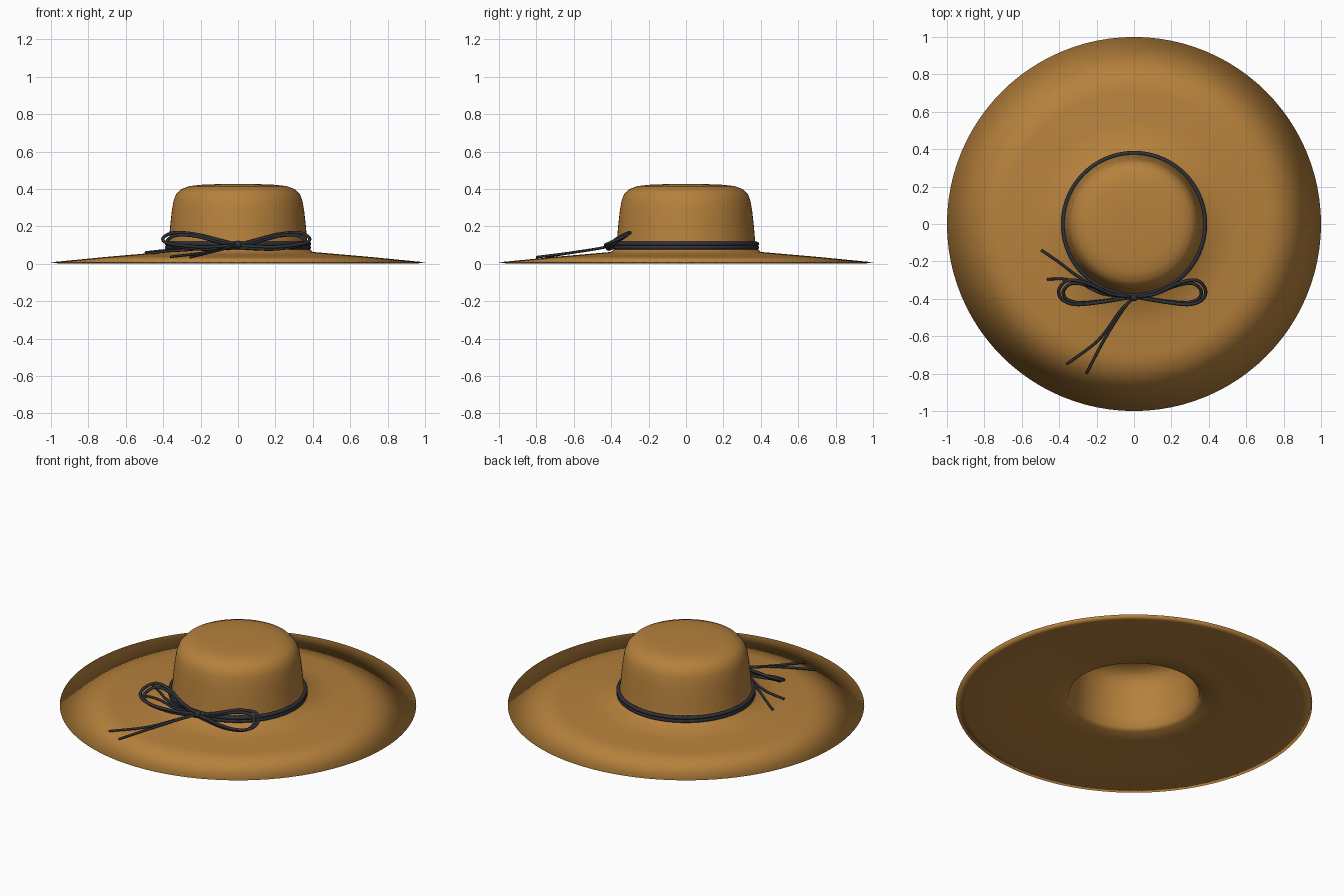
import bpy, bmesh, math
from mathutils import Vector

if "Cube" in bpy.data.objects:
    bpy.data.objects.remove(bpy.data.objects["Cube"])


def material(name, rgb):
    m = bpy.data.materials.new(name)
    m.diffuse_color = (*rgb, 1)
    m.use_nodes = True
    m.node_tree.nodes["Principled BSDF"].inputs["Base Color"].default_value = m.diffuse_color
    return m


FELT = material("tan felt", (0.47, 0.22, 0.045))
CORD = material("dark cord", (0.028, 0.03, 0.038))


def finish(bm, name, mat):
    bmesh.ops.recalc_face_normals(bm, faces=bm.faces)
    for f in bm.faces:
        f.smooth = True
    me = bpy.data.meshes.new(name)
    bm.to_mesh(me)
    bm.free()
    me.materials.append(mat)
    ob = bpy.data.objects.new(name, me)
    bpy.context.collection.objects.link(ob)
    return ob


def lathe(name, profile, mat, closed=False, n=96):
    """Revolve (radius, height) points about z; radius 0 makes a pole."""
    bm = bmesh.new()
    rings = []
    for r, z in profile:
        k = 1 if r == 0 else n
        rings.append([bm.verts.new((r * math.cos(math.tau * i / n),
                                    r * math.sin(math.tau * i / n), z)) for i in range(k)])
    pairs = list(zip(rings, rings[1:]))
    if closed:
        pairs.append((rings[-1], rings[0]))
    for a, b in pairs:
        for i in range(n):
            j = (i + 1) % n
            quad = [a[i % len(a)], a[j % len(a)], b[j % len(b)], b[i % len(b)]]
            bm.faces.new(list(dict.fromkeys(quad)))
    return finish(bm, name, mat)


def cord(name, points, radius=0.009, res=8):
    """Round cord along a smooth curve through the points."""
    pts = [Vector(p) for p in points]
    pts = [2 * pts[0] - pts[1]] + pts + [2 * pts[-1] - pts[-2]]
    path = []
    for p0, p1, p2, p3 in zip(pts, pts[1:], pts[2:], pts[3:]):
        for s in range(res):
            t = s / res
            path.append(0.5 * (2 * p1 + (p2 - p0) * t + (2 * p0 - 5 * p1 + 4 * p2 - p3) * t ** 2
                               + (3 * p1 - p0 - 3 * p2 + p3) * t ** 3))
    path.append(pts[-2])
    bm = bmesh.new()
    rings = []
    for i, p in enumerate(path):
        d = (path[min(i + 1, len(path) - 1)] - path[max(i - 1, 0)]).normalized()
        side = d.cross(Vector((0, 0, 1))).normalized()
        up = side.cross(d)
        rings.append([bm.verts.new(p + radius * (side * math.cos(a) + up * math.sin(a)))
                      for a in (math.tau * k / 8 for k in range(8))])
    for a, b in zip(rings, rings[1:]):
        for k in range(8):
            bm.faces.new((a[k], a[(k + 1) % 8], b[(k + 1) % 8], b[k]))
    bm.faces.new(rings[0])
    bm.faces.new(rings[-1])
    return finish(bm, name, CORD)


# Hat shell: crown outside, brim with a thin edge, hollow crown inside
lathe("hat", [
    (0, 0.426), (0.10, 0.426), (0.20, 0.422), (0.26, 0.415), (0.305, 0.398), (0.332, 0.37),
    (0.345, 0.335), (0.354, 0.28), (0.362, 0.21), (0.369, 0.13), (0.375, 0.085), (0.40, 0.063),
    (0.55, 0.05), (0.70, 0.037), (1.0, 0.008),
    (0.95, 0.0), (0.70, 0.025), (0.50, 0.04), (0.385, 0.047), (0.366, 0.065), (0.358, 0.13),
    (0.350, 0.21), (0.342, 0.28), (0.333, 0.33), (0.32, 0.36), (0.295, 0.386), (0.25, 0.403),
    (0.19, 0.41), (0.10, 0.414), (0, 0.414)], FELT)

# Hat band: two cords wound round the crown
for i, z in enumerate((0.087, 0.106)):
    prof = [(0.379 + 0.012 * math.cos(a), z + 0.012 * math.sin(a))
            for a in (math.tau * k / 8 for k in range(8))]
    lathe(f"band_cord_{i + 1}", prof, CORD, closed=True)

# Bow loops: doubled cord each side, the back strand arching up
loop = [(0.0, -0.39, 0.10), (0.11, -0.375, 0.13), (0.23, -0.32, 0.16), (0.33, -0.30, 0.165),
        (0.38, -0.345, 0.14), (0.37, -0.40, 0.115), (0.30, -0.43, 0.10),
        (0.18, -0.42, 0.09), (0.0, -0.39, 0.098)]
for name, s in (("right", 1), ("left", -1.05)):
    cord(f"bow_loop_{name}_outer", [(s * x, y, z) for x, y, z in loop])
    cord(f"bow_loop_{name}_inner", [(s * x * 0.94, -0.385 + (y + 0.385) * 0.8, z - 0.012)
                                    for x, y, z in loop])

# Loose cord ends lying on the brim
tails = [
    [(0, -0.39, 0.10), (-0.07, -0.46, 0.083), (-0.19, -0.62, 0.058), (-0.36, -0.75, 0.037)],
    [(0, -0.39, 0.10), (-0.06, -0.46, 0.083), (-0.16, -0.62, 0.058), (-0.255, -0.80, 0.035)],
    [(0, -0.39, 0.10), (-0.15, -0.37, 0.09), (-0.30, -0.28, 0.076), (-0.40, -0.205, 0.07),
     (-0.495, -0.14, 0.06)],
    [(0, -0.39, 0.10), (-0.16, -0.375, 0.085), (-0.28, -0.32, 0.073), (-0.37, -0.295, 0.068),
     (-0.465, -0.295, 0.058)]]
for i, t in enumerate(tails):
    cord(f"cord_end_{i + 1}", t, 0.007)

# Knot
bm = bmesh.new()
bmesh.ops.create_uvsphere(bm, u_segments=16, v_segments=10, radius=0.021)
bmesh.ops.translate(bm, verts=bm.verts, vec=(0, -0.392, 0.102))
finish(bm, "knot", CORD)
